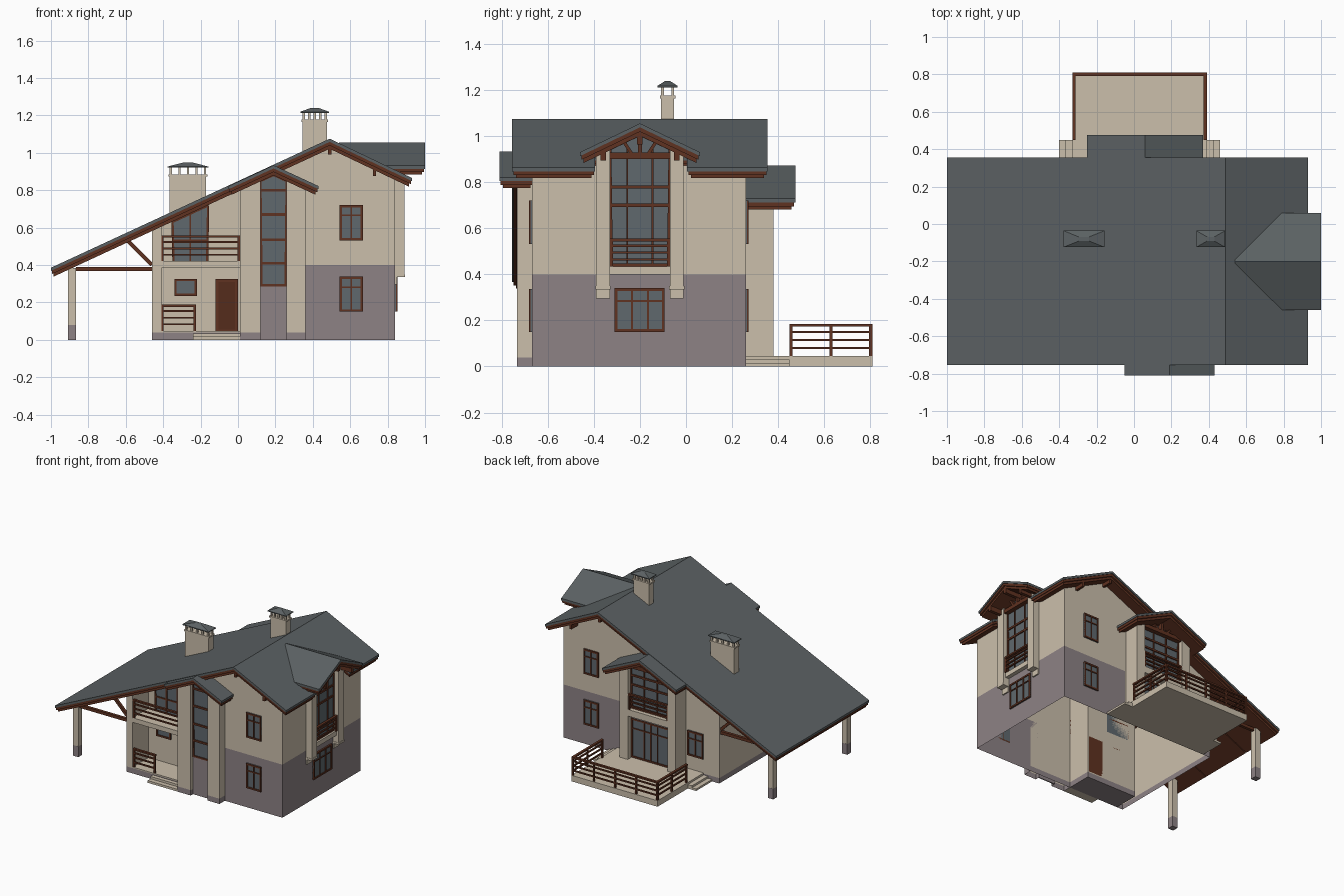
import bpy, bmesh
from mathutils import Vector

if "Cube" in bpy.data.objects:
    bpy.data.objects.remove(bpy.data.objects["Cube"])

COLOURS = {"plaster": (.60, .52, .41), "plinth": (.27, .225, .235), "wood": (.115, .032, .015),
           "slate": (.105, .12, .125), "glass": (.115, .14, .155), "door_wood": (.09, .025, .012)}
MATS = {}
for n, c in COLOURS.items():
    MATS[n] = bpy.data.materials.new(n)
    MATS[n].diffuse_color = (*c, 1)
NAMES = list(MATS)


def finish(name, bm):
    me = bpy.data.meshes.new(name)
    bm.to_mesh(me)
    bm.free()
    for n in NAMES:
        me.materials.append(MATS[n])
    ob = bpy.data.objects.new(name, me)
    bpy.context.collection.objects.link(ob)


def rect(u0, u1, v0, v1):
    return [(u0, v0), (u1, v0), (u1, v1), (u0, v1)]


def bar(p, q, w):
    p, q = Vector(p), Vector(q)
    n = (q - p).normalized().orthogonal() * w / 2
    return [p - n, q - n, q + n, p + n]


def build(name, parts):
    """Each part is (material, axis, 2D profile, start, end[, end scale])."""
    bm = bmesh.new()
    for mat, axis, pts, a, b, *taper in parts:
        rings = []
        c = sum((Vector(p) for p in pts), Vector((0, 0))) / len(pts)
        for d, s in ((a, 1), (b, taper[0] if taper else 1)):
            ring = []
            for p in pts:
                u, v = c + (Vector(p) - c) * s
                ring.append(bm.verts.new({"x": (d, u, v), "y": (u, d, v), "z": (u, v, d)}[axis]))
            rings.append(ring)
        r0, r1 = rings
        n = len(pts)
        fs = [bm.faces.new(r0[::-1]), bm.faces.new(r1)]
        fs += [bm.faces.new((r0[i], r0[(i + 1) % n], r1[(i + 1) % n], r1[i])) for i in range(n)]
        for f in fs:
            f.material_index = NAMES.index(mat)
    bmesh.ops.recalc_face_normals(bm, faces=bm.faces)
    finish(name, bm)


def box(mat, x0, x1, y0, y1, z0, z1):
    return (mat, "z", rect(x0, x1, y0, y1), z0, z1)


def walls(name, foot, z0, axis, ridge, zr, s0, s1, plinth=None):
    """Upright wall sheet over a footprint, trimmed under a gable roof."""
    bm = bmesh.new()
    lo = [bm.verts.new((x, y, z0)) for x, y in foot]
    hi = [bm.verts.new((x, y, 1.3)) for x, y in foot]
    for i in range(len(foot)):
        j = (i + 1) % len(foot)
        bm.faces.new((lo[i], lo[j], hi[j], hi[i]))

    def cut(co, no, clear=False):
        bmesh.ops.bisect_plane(bm, geom=bm.verts[:] + bm.edges[:] + bm.faces[:],
                               plane_co=co, plane_no=no, clear_outer=clear)
    for s in (-s0, s1):
        co, no = ((ridge, 0, zr - .035), (s, 0, 1)) if axis == "y" else ((0, ridge, zr - .035), (0, s, 1))
        cut(co, no, True)
    if plinth:
        cut((0, 0, .04), (0, 0, 1))
        cut((0, 0, .4), (0, 0, 1))
        cut((.3, 0, 0), (1, 0, 0))
        for f in bm.faces:
            c = f.calc_center_median()
            f.material_index = int(c.z < .04 or (plinth == "tall" and c.x > .3 and c.z < .4))
    finish(name, bm)


def roof(name, axis, left, ridge, right, a, b):
    """Slate layer over a slightly inset wooden deck."""
    def layer(t0, t1, i):
        l, r = Vector(left), Vector(right)
        l += (Vector(ridge) - l).normalized() * i
        r += (Vector(ridge) - r).normalized() * i
        tops = [l, Vector(ridge), r]
        return [p - Vector((0, t0)) for p in tops] + [p - Vector((0, t1)) for p in tops[::-1]]
    build(name, [("slate", axis, layer(0, .017, 0), a, b),
                 ("wood", axis, layer(.017, .036, .006), a + .005, b - .005),
                 ("wood", axis, layer(.036, .054, .016), a + .016, b - .016)])


def window(name, axis, d, sign, u0, u1, z0, z1, us=(), zs=()):
    w = .012
    parts = [("glass", axis, rect(u0, u1, z0, z1), d, d + sign * .006)]
    frame = [rect(u0, u0 + w, z0, z1), rect(u1 - w, u1, z0, z1), rect(u0, u1, z0, z0 + w), rect(u0, u1, z1 - w, z1)]
    frame += [rect(u - .004, u + .004, z0, z1) for u in us] + [rect(u0, u1, z - .004, z + .004) for z in zs]
    build(name, parts + [("wood", axis, f, d, d + sign * .012) for f in frame])


def glazing(name, axis, d, sign, c, h, z0, zr, slope, us, zs, tie=None):
    """Tall window whose top follows the gable."""
    ze = zr - slope * h
    l, r, top = (c - h, ze), (c + h, ze), (c, zr)
    parts = [("glass", axis, [(c - h, z0), (c + h, z0), r, top, l], d, d + sign * .006)]
    frame = [bar((c - h + .006, z0), l, .012), bar((c + h - .006, z0), r, .012), bar(l, top, .016), bar(r, top, .016),
             rect(c - h, c + h, z0, z0 + .012)]
    frame += [rect(u - .004, u + .004, z0, ze) for u in us] + [rect(c - h, c + h, z - .007, z + .007) for z in zs]
    parts += [("wood", axis, f, d, d + sign * .014) for f in frame]
    if tie:
        truss = [rect(c - h, c + h, tie - .014, tie + .014), rect(c - .009, c + .009, tie, zr),
                 bar((c - .03, tie), (c - .07, zr - slope * .07), .014), bar((c + .03, tie), (c + .07, zr - slope * .07), .014)]
        parts += [("wood", axis, f, d, d + sign * .04) for f in truss]
    build(name, parts)


def railing(name, axis, d, u0, u1, z0, z1, posts=2):
    parts = [("wood", axis, rect(u0, u1, z1 - .012, z1), d - .009, d + .009)]
    for k in range(1, 4):
        z = z0 + (z1 - z0) * k / 4
        parts.append(("wood", axis, rect(u0, u1, z - .005, z + .005), d - .005, d + .005))
    for k in range(posts):
        u = u0 + .006 + (u1 - u0 - .012) * k / (posts - 1)
        parts.append(("wood", axis, rect(u - .006, u + .006, z0, z1), d - .006, d + .006))
    build(name, parts)


S0, S1, RX, RZ = .463, .477, .49, 1.075      # main roof slopes and ridge


def roof_z(x):
    return RZ - (S0 * (RX - x) if x < RX else S1 * (x - RX))


# Main walls with porch recess
walls("main_walls", [(-.46, -.67), (-.41, -.67), (-.41, -.48), (.01, -.48), (.01, -.67), (.84, -.67), (.84, .26), (-.46, .26)],
      0, "y", RX, RZ, S0, S1, "tall")

# Main roof in three strips; the middle one stops short for the side bay
for n, y0, y1, xe in (("front", -.755, -.395, .93), ("middle", -.42, .03, .83), ("back", .005, .355, .93)):
    roof("main_roof_" + n, "y", (-1, roof_z(-1)), (RX, RZ), (xe, roof_z(xe)), y0, y1)
build("purlins", [box("wood", x - .009, x + .009, -.735, .335, roof_z(x) - .085, roof_z(x) - .045)
                  for x in (.49, .73)])

# Front stair bay
fz = roof_z(.19) - .003
walls("stair_bay", [(.01, -.67), (.01, -.735), (.12, -.735), (.12, -.7), (.26, -.7), (.26, -.735), (.36, -.735), (.36, -.67)],
      0, "y", .19, fz, S0, S0, "low")
roof("stair_bay_roof", "y", (-.05, fz - S0 * .24), (.19, fz), (.43, fz - S0 * .24), -.81, -.66)
build("stair_bay_panel", [box("plinth", .12, .26, -.708, -.7, 0, .285)])
glazing("stair_window", "y", -.701, -1, .19, .07, .285, fz - .05, S0, (), (.41, .535, .67, .8))

# Back bay
bz = roof_z(.06) - .003
walls("back_bay", [(.29, .26), (.29, .38), (.22, .38), (.22, .33), (-.11, .33), (-.11, .38), (-.18, .38), (-.18, .26)],
      0, "y", .06, bz, S0, S0, "low")
roof("back_bay_roof", "y", (-.25, bz - S0 * .31), (.06, bz), (.37, bz - S0 * .31), .25, .475)
glazing("back_upper_window", "y", .331, 1, .055, .165, .42, bz - .05, S0, (0, .11), (.6, .67), .75)
window("back_terrace_door", "y", .331, 1, -.11, .22, .05, .345, (0, .055, .11), (.27,))
build("back_balcony_slab", [box("plaster", -.11, .22, .33, .375, .37, .42)])
railing("back_balcony_rail", "y", .368, -.11, .22, .42, .54)

# Right side bay: two hanging piers, tall glazing and gable
for n, y0, y1 in (("front", -.39, -.33), ("back", -.07, -.01)):
    walls(f"side_bay_pier_{n}", rect(.84, .89, y0, y1), .34, "x", -.2, 1.056, .48, .48)
    build(f"side_bay_corbel_{n}", [box("plaster", .83, .893, y0 - .003, y1 + .003, .335, .35),
                                   box("plaster", .83, .85, y0, y1, .295, .335)])
roof("side_bay_roof", "x", (-.46, .931), (-.2, 1.056), (.06, .931), .54, 1)
build("side_bay_sill", [box("plaster", .83, .87, -.33, -.07, .4, .435)])
glazing("side_bay_window", "x", .842, 1, -.2, .13, .435, 1.01, .48, (-.255, -.145), (.7, .78), .915)
railing("side_bay_rail", "x", .872, -.33, -.07, .435, .555)
build("side_bay_beams", [box("wood", .84, .985, y - .012, y + .012, z - .05, z)
                         for y, z in ((-.36, .945), (-.2, 1.015), (-.04, .945))])

# Ordinary windows
for n, z0, z1 in (("lower", .15, .337), ("upper", .532, .72)):
    for side, y, s in (("front", -.67, -1), ("back", .26, 1)):
        window(f"{side}_{n}_window", "y", y, s, .543, .667, z0, z1, (.605,), (z1 - .055,))
window("side_lower_window", "x", .84, 1, -.31, -.093, .15, .34, (-.235, -.165), (.285,))
window("back_small_window", "y", .26, 1, -.33, -.2, .15, .337, (-.265,), (.28,))
window("porch_window", "y", -.48, -1, -.34, -.22, .235, .325)

# Porch, entrance and front balcony
build("porch_floor", [box("plinth", -.41, .01, -.67, -.48, 0, .04), box("plaster", -.41, .01, -.67, -.48, .04, .048)])
build("porch_steps", [box("plaster", -.24, .01, -.735, -.67, 0, .017), box("plaster", -.24, .01, -.7, -.67, .017, .034)])
build("front_door", [box("wood", -.12, 0, -.49, -.48, .048, .325), box("door_wood", -.105, -.015, -.494, -.488, .055, .31)])
build("front_balcony_slab", [box("plaster", -.41, .01, -.67, -.48, .385, .42)])
railing("front_balcony_rail", "y", -.662, -.41, .01, .42, .558)
railing("porch_rail", "y", -.66, -.41, -.225, .048, .188)
wl, wr = (-.35, roof_z(-.35) - .055), (-.16, roof_z(-.16) - .055)
build("balcony_window", [("glass", "y", [(-.35, .42), (-.16, .42), wr, wl], -.48, -.486)] +
      [("wood", "y", f, -.48, -.492) for f in (bar((-.345, .42), wl, .012), bar((-.165, .42), wr, .012), bar(wl, wr, .014),
       rect(-.35, -.16, .525, .535), rect(-.26, -.25, .42, wl[1] + .04))])

# Carport posts, beams and braces
for n, y in (("front", -.645), ("back", .237)):
    build(f"carport_frame_{n}", [box("plinth", -.91, -.865, y - .023, y + .023, 0, .08),
                                 box("plaster", -.91, -.865, y - .0225, y + .0225, .08, .385),
                                 box("wood", -.865, -.46, y - .011, y + .011, .368, .39),
                                 ("wood", "y", bar((-.6, .54), (-.46, .4), .02), y - .01, y + .01)])

# Back terrace with steps and railings
build("terrace", [box("plaster", -.33, .39, .26, .81, 0, .045)])
for n, e, s in (("left", -.33, -1), ("right", .39, 1)):
    build(f"terrace_steps_{n}", [box("plaster", *sorted((e, e + s * w)), .26, .45, z, z + .015)
                                 for w, z in ((.07, 0), (.035, .015))])
    railing(f"terrace_rail_{n}", "x", e - s * .009, .45, .81, .045, .185, 3)
railing("terrace_rail_back", "y", .801, -.33, .39, .045, .185, 5)

# Chimneys with open vents and hipped caps
for n, x0, x1, z0, zt in (("low", -.365, -.17, .6, .872), ("tall", .345, .475, .9, 1.165)):
    y0, y1 = -.108, -.052
    parts = [box("plaster", x0, x1, y0, y1, z0, zt), box("plaster", x0 - .006, x1 + .006, y0 - .006, y1 + .006, zt, zt + .012)]
    for k in range(5):
        x = x0 + (x1 - x0 - .012) * k / 4
        parts += [box("plaster", x, x + .012, y, y + .012, zt + .012, zt + .048) for y in (y0, y1 - .012)]
    cap = rect(x0 - .012, x1 + .012, y0 - .016, y1 + .016)
    parts += [("slate", "z", cap, zt + .048, zt + .054), ("slate", "z", cap, zt + .054, zt + .075, .25)]
    build(f"chimney_{n}", parts)

for m in bpy.data.materials:
    if m.users and not m.is_grease_pencil:
        m.use_nodes = True
        m.node_tree.nodes["Principled BSDF"].inputs["Base Color"].default_value = m.diffuse_color
